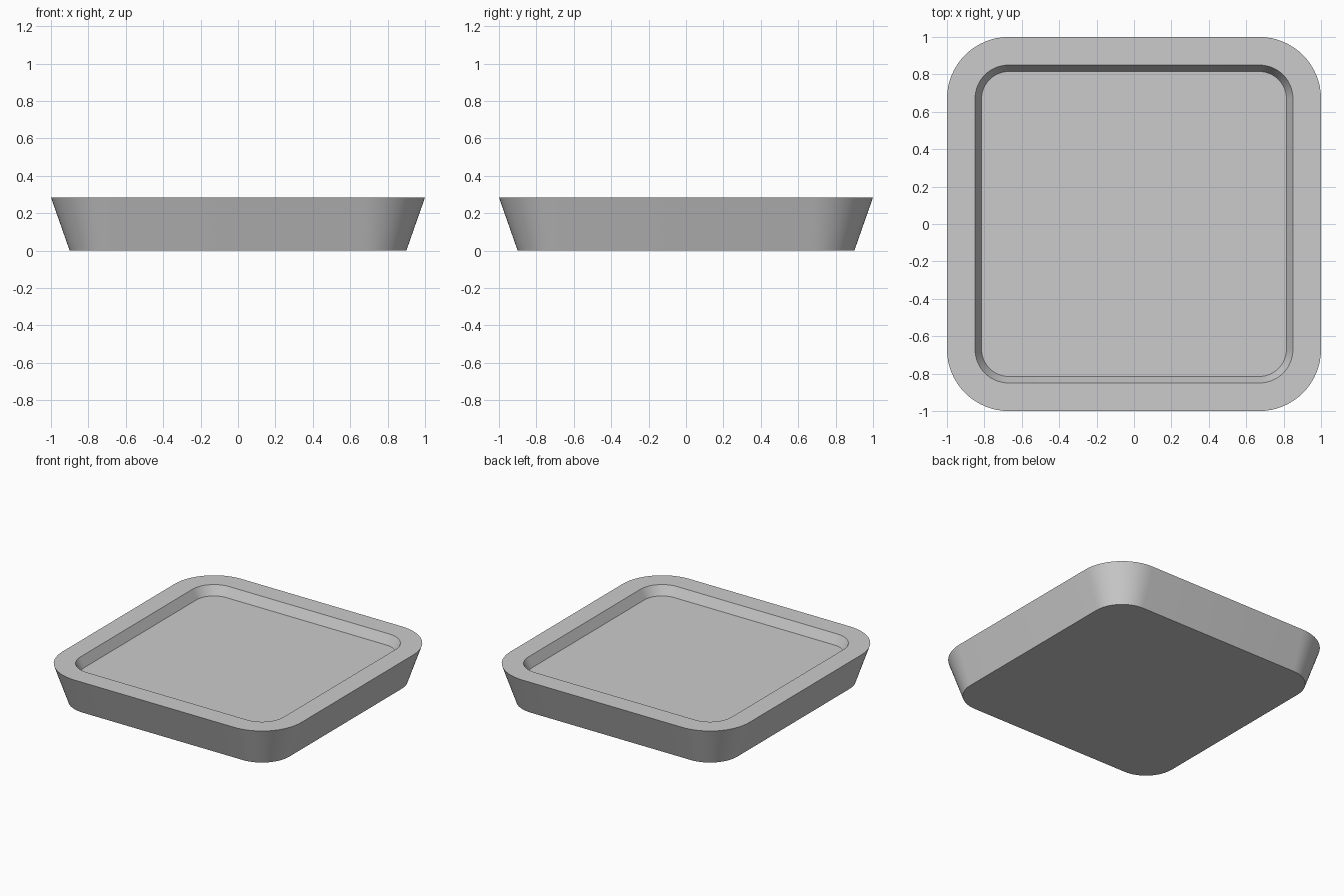
import bpy, bmesh, math

if "Cube" in bpy.data.objects:
    bpy.data.objects.remove(bpy.data.objects["Cube"])

SEG = 16        # segments per rounded corner
CENTRE = 0.67   # corner arc centre, shared by every loop
HEIGHT = 0.285


def rounded_loop(bm, half, z):
    """Rounded square ring of vertices, counter-clockwise."""
    r = half - CENTRE
    ring = []
    for k, (sx, sy) in enumerate([(1, 1), (-1, 1), (-1, -1), (1, -1)]):
        for i in range(SEG + 1):
            a = (k + i / SEG) * math.pi / 2
            ring.append(bm.verts.new((sx * CENTRE + r * math.cos(a),
                                      sy * CENTRE + r * math.sin(a), z)))
    return ring


# Section of the tray: base edge, outer rim, inner rim, recessed floor edge
section = [(0.90, 0.0), (1.0, HEIGHT), (0.85, HEIGHT), (0.815, HEIGHT - 0.07)]

bm = bmesh.new()
rings = [rounded_loop(bm, half, z) for half, z in section]
n = len(rings[0])
for a, b in zip(rings, rings[1:]):
    for i in range(n):
        j = (i + 1) % n
        bm.faces.new((a[i], a[j], b[j], b[i]))
bm.faces.new(rings[0][::-1])   # underside
bm.faces.new(rings[-1])        # recessed floor

mesh = bpy.data.meshes.new("tray")
bm.to_mesh(mesh)
bm.free()
tray = bpy.data.objects.new("tray", mesh)
bpy.context.collection.objects.link(tray)

grey = bpy.data.materials.new("light_grey")
grey.diffuse_color = (0.6, 0.6, 0.6, 1)
grey.use_nodes = True
grey.node_tree.nodes["Principled BSDF"].inputs["Base Color"].default_value = grey.diffuse_color
mesh.materials.append(grey)

# Smooth corners, crisp rims
bpy.context.view_layer.objects.active = tray
tray.select_set(True)
bpy.ops.object.shade_smooth_by_angle(angle=math.radians(30))
